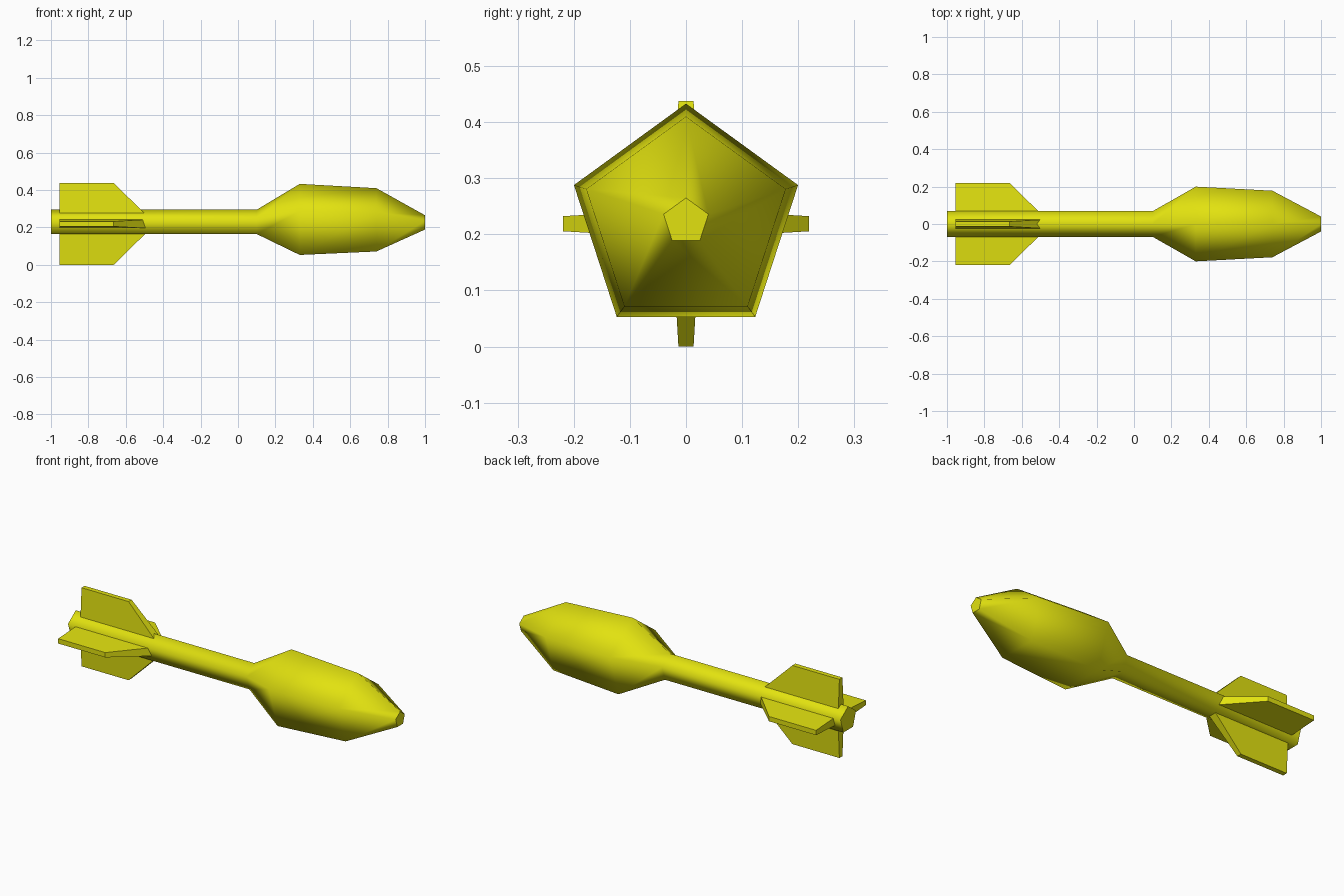
import bpy, bmesh, math

if "Cube" in bpy.data.objects:
    bpy.data.objects.remove(bpy.data.objects["Cube"])

yellow = bpy.data.materials.new("yellow")
yellow.diffuse_color = (0.76, 0.76, 0.005, 1)
yellow.use_nodes = True
yellow.node_tree.nodes["Principled BSDF"].inputs["Base Color"].default_value = yellow.diffuse_color


def finish(name, bm):
    bmesh.ops.recalc_face_normals(bm, faces=bm.faces)
    mesh = bpy.data.meshes.new(name)
    bm.to_mesh(mesh)
    bm.free()
    mesh.materials.append(yellow)
    obj = bpy.data.objects.new(name, mesh)
    bpy.context.collection.objects.link(obj)
    return obj


# Five-sided body: tail tube, warhead and blunt nose, as (x, radius) rings
SIDES = 5
AXIS_Z = 0.223
profile = [(-1.0, 0.072), (0.1, 0.072), (0.33, 0.21), (0.74, 0.187), (1.0, 0.042)]
bm = bmesh.new()
rings = []
for x, r in profile:
    angles = [2 * math.pi * i / SIDES for i in range(SIDES)]
    rings.append([bm.verts.new((x, r * math.sin(a), AXIS_Z + r * math.cos(a))) for a in angles])
for a, b in zip(rings, rings[1:]):
    for i in range(SIDES):
        j = (i + 1) % SIDES
        bm.faces.new((a[i], a[j], b[j], b[i])).smooth = True
# flat end caps with sharp rims
for ring in (rings[0], rings[-1]):
    cap = bm.faces.new(ring)
    for e in cap.edges:
        e.smooth = False
finish("rocket_body", bm)

# Four swept tail fins, thinner towards the tip
FIN_Z = 0.219
for k, name in enumerate(("top_fin", "left_fin", "bottom_fin", "right_fin")):
    c, s = round(math.cos(k * math.pi / 2)), round(math.sin(k * math.pi / 2))
    outline = [(-0.955, 0.03, 0.0245), (-0.955, 0.219, 0.0135),
               (-0.665, 0.219, 0.0135), (-0.472, 0.03, 0.0245)]
    bm = bmesh.new()
    sides = []
    for sign in (-1, 1):
        sides.append([bm.verts.new((x, sign * t * c - r * s, FIN_Z + r * c + sign * t * s))
                      for x, r, t in outline])
        bm.faces.new(sides[-1])
    for i in range(4):
        j = (i + 1) % 4
        bm.faces.new((sides[0][i], sides[0][j], sides[1][j], sides[1][i]))
    finish(name, bm)
